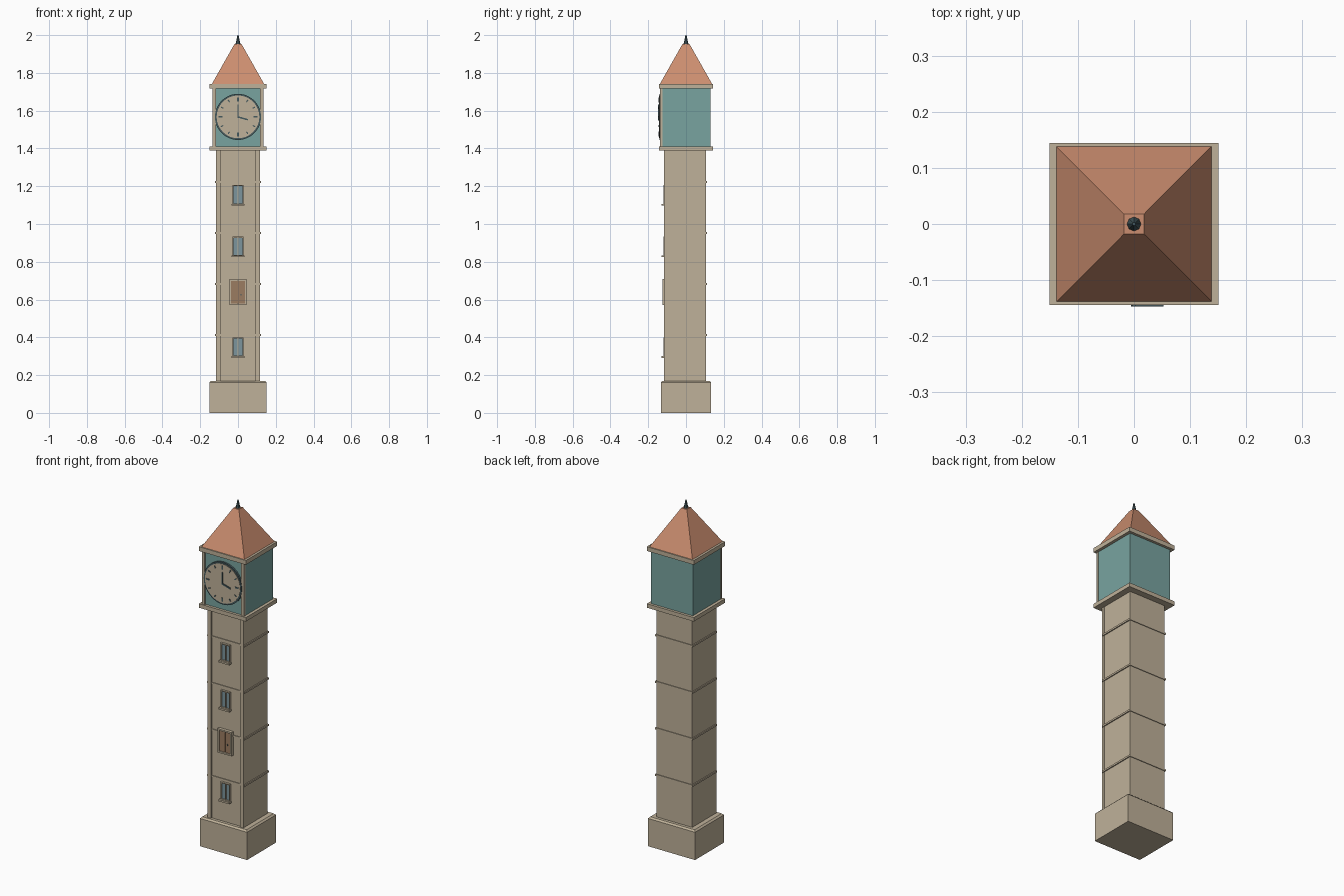
import bpy, bmesh, math
from mathutils import Matrix

cube = bpy.data.objects.get("Cube")
if cube:
    bpy.data.objects.remove(cube, do_unlink=True)


def material(name, rgb):
    m = bpy.data.materials.new(name)
    m.use_nodes = True
    m.diffuse_color = (*rgb, 1)
    m.node_tree.nodes["Principled BSDF"].inputs["Base Color"].default_value = (*rgb, 1)
    return m


STONE = material("stone", (0.52, 0.44, 0.32))
TEAL = material("teal_panel", (0.19, 0.37, 0.35))
ROOF = material("terracotta", (0.60, 0.27, 0.16))
DARK = material("dark_slate", (0.06, 0.10, 0.11))
GLASS = material("window_glass", (0.20, 0.30, 0.34))
WOOD = material("brown_wood", (0.33, 0.20, 0.12))


def finish(name, bm, mat):
    me = bpy.data.meshes.new(name)
    bmesh.ops.recalc_face_normals(bm, faces=bm.faces)
    bm.to_mesh(me)
    bm.free()
    me.materials.append(mat)
    ob = bpy.data.objects.new(name, me)
    bpy.context.collection.objects.link(ob)
    return ob


def box(name, mat, x, y, z, spin=None):
    """Box from (min, max) ranges, optionally turned by a matrix."""
    bm = bmesh.new()
    size = [r[1] - r[0] for r in (x, y, z)]
    mid = [(r[1] + r[0]) / 2 for r in (x, y, z)]
    bmesh.ops.create_cube(bm, size=1, matrix=Matrix.Translation(mid) @ Matrix.Diagonal((*size, 1)))
    if spin:
        bm.transform(spin)
    return finish(name, bm, mat)


def slab(name, mat, hx, hy, z0, z1):
    return box(name, mat, (-hx, hx), (-hy, hy), (z0, z1))


def cone(name, mat, r0, r1, depth, sides, matrix):
    bm = bmesh.new()
    bmesh.ops.create_cone(bm, cap_ends=True, segments=sides, radius1=r0, radius2=r1,
                          depth=depth, matrix=matrix)
    return finish(name, bm, mat)


# Plinth with a chamfered top
plinth = slab("plinth", STONE, 0.151, 0.133, 0, 0.17)
bm = bmesh.new()
bm.from_mesh(plinth.data)
top = [e for e in bm.edges if all(v.co.z > 0.1 for v in e.verts)]
bmesh.ops.bevel(bm, geom=top, offset=0.009, segments=1, affect='EDGES')
bm.to_mesh(plinth.data)
bm.free()

# Shaft, string courses and front pilasters
slab("shaft", STONE, 0.115, 0.107, 0.17, 1.39)
for i in range(4):
    z = 0.413 + 0.27 * i
    slab("string_course", STONE, 0.121, 0.111, z - 0.005, z + 0.005)
for side in (-1, 1):
    xs = sorted((side * 0.093, side * 0.116))
    box("front_pilaster", STONE, xs, (-0.116, -0.1), (0.17, 1.39))

# Clock stage between two cornices
slab("lower_cornice", STONE, 0.151, 0.144, 1.388, 1.411)
slab("clock_stage", TEAL, 0.134, 0.129, 1.411, 1.717)
slab("upper_cornice", STONE, 0.151, 0.144, 1.717, 1.742)
for side in (-1, 1):
    xs = sorted((side * 0.117, side * 0.136))
    box("corner_strip", STONE, xs, (-0.138, -0.125), (1.411, 1.717))

# Pyramid roof and finial
turn = Matrix.Translation((0, 0, 1.848)) @ Matrix.Rotation(math.pi / 4, 4, 'Z')
cone("roof", ROOF, 0.138 * 2 ** 0.5, 0.018 * 2 ** 0.5, 0.212, 4, turn)
cone("finial", DARK, 0.013, 0.003, 0.048, 8, Matrix.Translation((0, 0, 1.976)))

# Clock face, rim, hour marks and hands
CZ = 1.567
facing = Matrix.Rotation(math.pi / 2, 4, 'X')


def disc(name, mat, r, y0, y1):
    cone(name, mat, r, r, y1 - y0, 48, Matrix.Translation((0, (y0 + y1) / 2, CZ)) @ facing)


def dial_bar(name, angle, r0, r1, half, y0):
    spin = Matrix.Translation((0, 0, CZ)) @ Matrix.Rotation(angle, 4, 'Y')
    box(name, DARK, (-half, half), (y0, -0.138), (r0, r1), spin)


disc("clock_rim", DARK, 0.122, -0.140, -0.125)
disc("clock_face", STONE, 0.113, -0.142, -0.125)
for h in range(12):
    long = h % 3 == 0
    dial_bar("hour_mark", math.radians(30 * h), 0.082 if long else 0.09, 0.104,
             0.004 if long else 0.003, -0.1445)
dial_bar("minute_hand", 0, -0.004, 0.066, 0.003, -0.147)
dial_bar("hour_hand", math.radians(106), -0.004, 0.054, 0.004, -0.147)


def framed(name, hx, z0, z1, frame, y):
    """Four-sided surround on the front wall."""
    for s in (-1, 1):
        xs = sorted((s * hx, s * (hx - frame)))
        box(name + "_jamb", STONE, xs, (y, -0.1), (z0, z1))
    box(name + "_head", STONE, (-hx, hx), (y, -0.1), (z1 - frame, z1))
    box(name + "_foot", STONE, (-hx, hx), (y, -0.1), (z0, z0 + frame))


# Narrow windows with a mullion and a sill
for z in (0.347, 0.88, 1.153):
    framed("window", 0.030, z - 0.05, z + 0.053, 0.006, -0.119)
    box("window_pane", GLASS, (-0.025, 0.025), (-0.111, -0.1), (z - 0.047, z + 0.048))
    box("window_mullion", STONE, (-0.003, 0.003), (-0.117, -0.1), (z - 0.047, z + 0.048))
    box("window_sill", STONE, (-0.034, 0.034), (-0.130, -0.1), (z - 0.056, z - 0.046))

# Double shutter with a knob
framed("shutter", 0.045, 0.57, 0.708, 0.009, -0.125)
box("shutter_back", WOOD, (-0.038, 0.038), (-0.113, -0.1), (0.575, 0.703))
for s in (-1, 1):
    xs = sorted((s * 0.002, s * 0.036))
    box("shutter_leaf", WOOD, xs, (-0.118, -0.1), (0.579, 0.699))
box("shutter_knob", DARK, (0.014, 0.019), (-0.123, -0.115), (0.622, 0.63))
